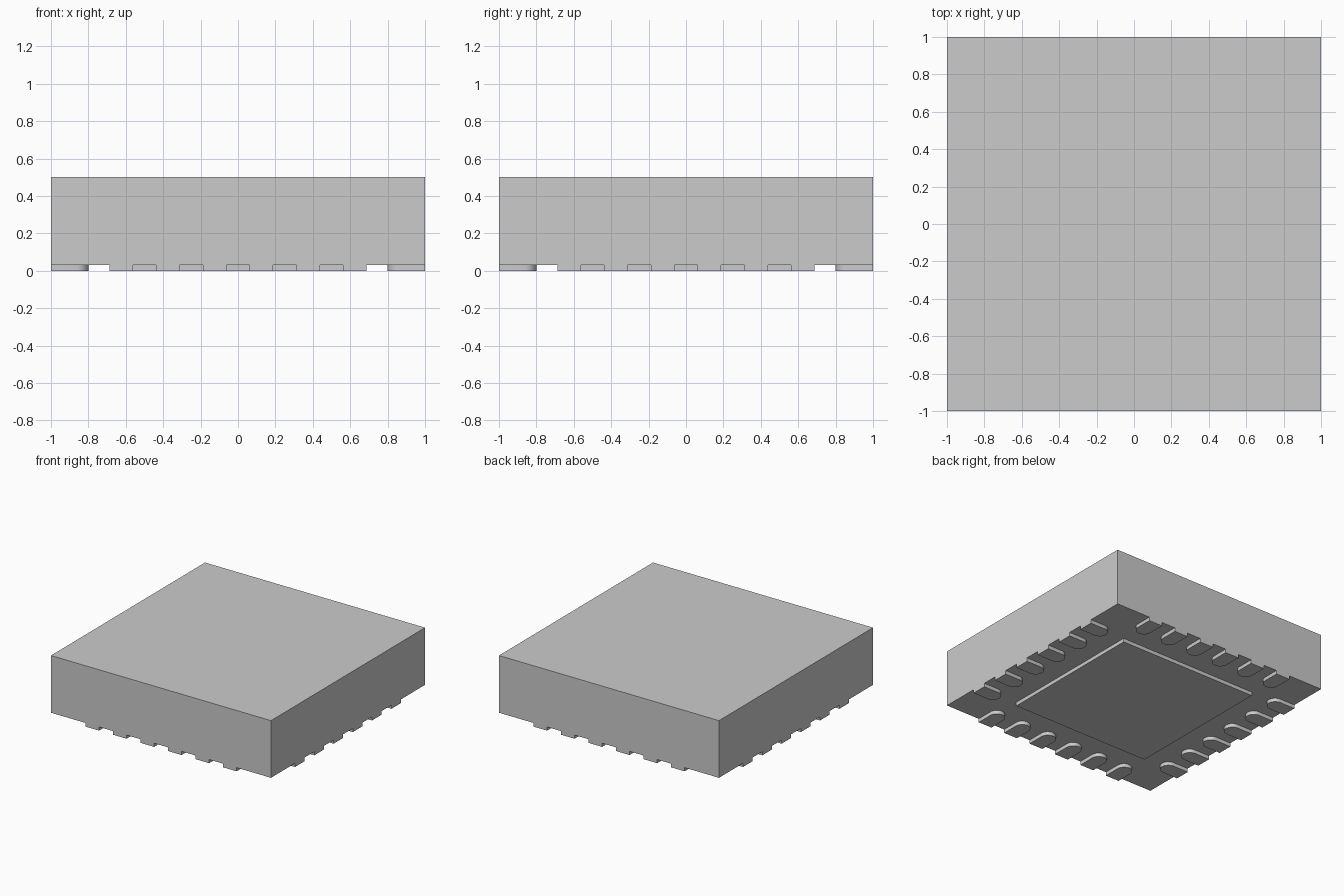
import bpy, bmesh, math
from mathutils import Matrix

if "Cube" in bpy.data.objects:
    bpy.data.objects.remove(bpy.data.objects["Cube"])

PAD_H = 0.03      # height of the contacts below the body
PITCH = 0.25      # spacing of the contacts
HALF_W = 0.0625   # half width of one contact
TIP = 0.8         # inner end of a contact, measured from the centre


def prism(name, outline, z0, z1, matrix=Matrix(), smooth=False):
    """Extrude a flat outline from z0 to z1."""
    bm = bmesh.new()
    face = bm.faces.new([bm.verts.new((x, y, z0)) for x, y in outline])
    top = bmesh.ops.extrude_face_region(bm, geom=[face])["geom"]
    bmesh.ops.translate(bm, vec=(0, 0, z1 - z0),
                        verts=[v for v in top if isinstance(v, bmesh.types.BMVert)])
    bmesh.ops.recalc_face_normals(bm, faces=bm.faces)
    bm.transform(matrix)
    mesh = bpy.data.meshes.new(name)
    bm.to_mesh(mesh)
    bm.free()
    obj = bpy.data.objects.new(name, mesh)
    bpy.context.collection.objects.link(obj)
    if smooth:
        bpy.ops.object.select_all(action='DESELECT')
        obj.select_set(True)
        bpy.context.view_layer.objects.active = obj
        bpy.ops.object.shade_smooth_by_angle(angle=math.radians(30))
    return obj


def square(h):
    return [(-h, -h), (h, -h), (h, h), (-h, h)]


# Package body and central thermal pad
prism("body", square(1.0), PAD_H, 0.5)
prism("thermal_pad", square(0.63), 0, PAD_H)

# Contact outline: flush with the front edge, rounded inner end
contact = [(-HALF_W, -1.0), (HALF_W, -1.0)]
for i in range(17):
    a = math.pi * i / 16
    contact.append((HALF_W * math.cos(a), -TIP - HALF_W + HALF_W * math.sin(a)))

# Six contacts along each of the four sides
for s, side in enumerate(("front", "right", "back", "left")):
    turn = Matrix.Rotation(s * math.pi / 2, 4, 'Z')
    for i in range(6):
        shift = Matrix.Translation(((i - 2.5) * PITCH, 0, 0))
        prism(f"{side}_contact_{i + 1}", contact, 0, PAD_H, turn @ shift, smooth=True)
